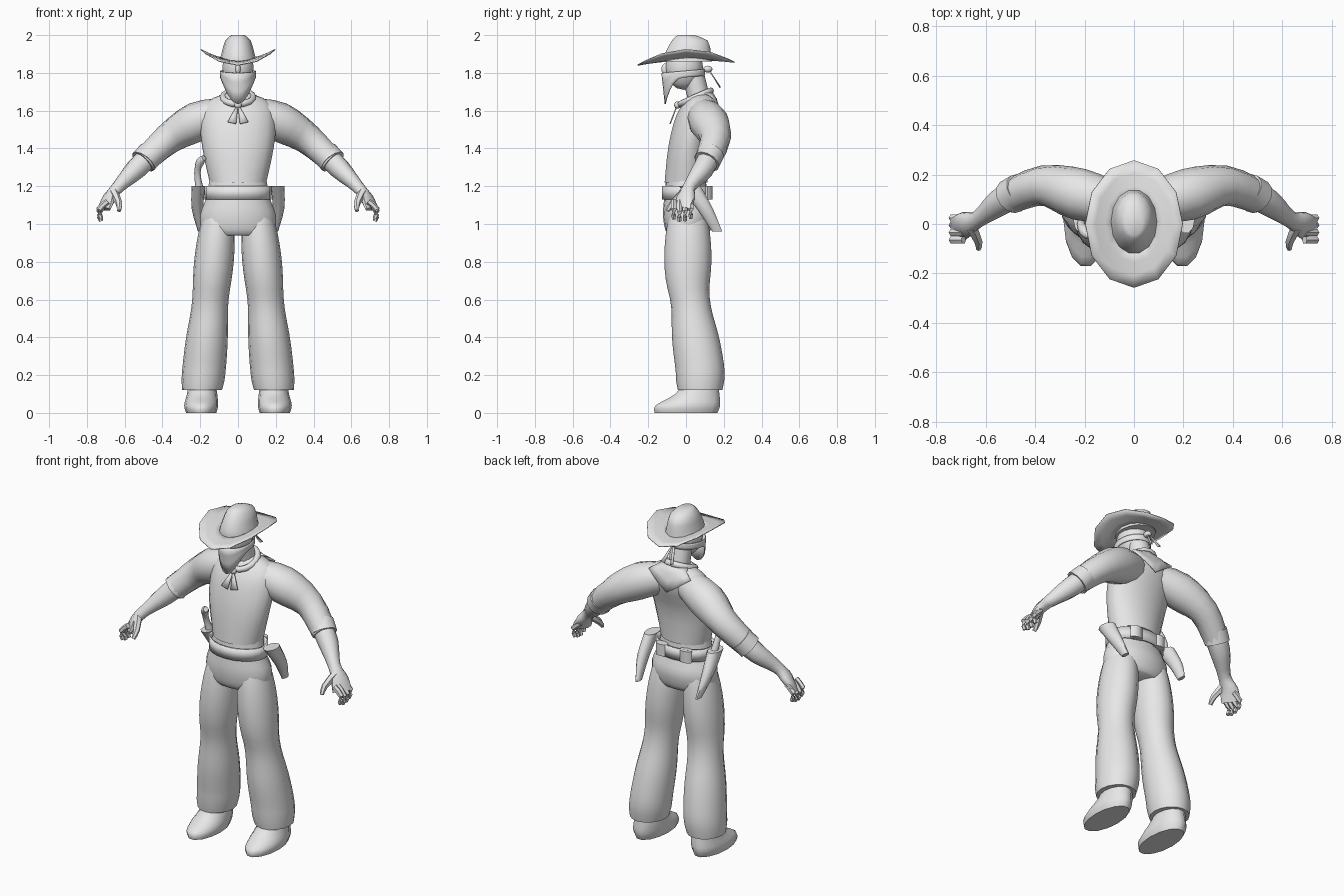
import bpy, bmesh, math
from mathutils import Vector, Matrix

cube = bpy.data.objects.get("Cube")
if cube:
    bpy.data.objects.remove(cube, do_unlink=True)

grey = bpy.data.materials.new("light_grey")
grey.use_nodes = True
grey.diffuse_color = (.8, .8, .8, 1)
grey.node_tree.nodes["Principled BSDF"].inputs["Base Color"].default_value = grey.diffuse_color

UP = Vector((0, 0, 1))
SIDES = {"left": 1, "right": -1}


def finish(name, bm, thick=0):
    bmesh.ops.recalc_face_normals(bm, faces=bm.faces)
    mesh = bpy.data.meshes.new(name)
    bm.to_mesh(mesh)
    bm.free()
    mesh.materials.append(grey)
    part = bpy.data.objects.new(name, mesh)
    bpy.context.collection.objects.link(part)
    bpy.ops.object.select_all(action='DESELECT')
    part.select_set(True)
    bpy.context.view_layer.objects.active = part
    bpy.ops.object.shade_smooth_by_angle(angle=math.radians(50))
    if thick:
        modifier = part.modifiers.new("thickness", 'SOLIDIFY')
        modifier.thickness = thick
        modifier.offset = 0


def blend(keys, steps):
    """Pass a smooth spline through the key rings."""
    rings = []
    last = len(keys) - 1
    for i in range(last):
        around = [keys[min(max(j, 0), last)] for j in range(i - 1, i + 3)]
        for step in range(steps):
            t = step / steps
            rings.append([b + t * (c - a + t * (2 * a - 5 * b + 4 * c - d
                          + t * (3 * (b - c) + d - a))) / 2
                          for a, b, c, d in zip(*around)])
    return rings + [keys[last]]


def grid(name, rows, closed=True, caps=False, thick=0, mirror=1):
    """Skin rows of points; closed rows wrap round."""
    bm = bmesh.new()
    loops = [[bm.verts.new((mirror * x, y, z)) for x, y, z in row] for row in rows]
    count = len(rows[0])
    for lower, upper in zip(loops, loops[1:]):
        for k in range(count if closed else count - 1):
            j = (k + 1) % count
            bm.faces.new((lower[k], lower[j], upper[j], upper[k]))
    if caps:
        bm.faces.new(loops[0])
        bm.faces.new(loops[-1])
    finish(name, bm, thick)


def loft(name, keys, sides=12, steps=3, along=False, caps=True, thick=0, mirror=1):
    """Elliptic rings (x, y, z, radius[, depth]), level or across the path."""
    rings = blend([(*key[:4], key[-1]) for key in keys], steps)
    centres = [Vector(ring[:3]) for ring in rings]
    rows = []
    for i, ring in enumerate(rings):
        u, v = Vector((1, 0, 0)), Vector((0, 1, 0))
        if along:
            tangent = centres[min(i + 1, len(rings) - 1)] - centres[max(i - 1, 0)]
            v = tangent.cross(UP).normalized()
            u = v.cross(tangent).normalized()
        turns = [math.tau * k / sides for k in range(sides)]
        rows.append([centres[i] + u * ring[3] * math.cos(a) + v * ring[4] * math.sin(a)
                     for a in turns])
    grid(name, rows, True, caps, thick, mirror)


def ball(name, place, size):
    bm = bmesh.new()
    bmesh.ops.create_uvsphere(bm, u_segments=14, v_segments=8, radius=1)
    bm.transform(Matrix.Translation(place) @ Matrix.Diagonal((*size, 1)))
    finish(name, bm)


def trouser_ring(t):
    """Hip at t = 0, pinched knee near the middle, flared hem at t = 1."""
    pinch = math.exp(-((t - .53) / .15) ** 2)
    sway = min(1, max(0, 2.2 * t - .95))
    top = (1 - t) ** 8
    hem = .012 * t ** 30
    width = .105 + .012 * t - .015 * pinch - .04 * top - hem
    return (.1 + .09 * t, .01 + .065 * sway, 1.1 - .98 * t, width,
            .13 - .025 * pinch - .05 * top - hem)


for side, s in SIDES.items():
    # Flared trouser leg and boot
    loft(side + "_trouser_leg", [trouser_ring(i / 20) for i in range(21)], 16, 1, mirror=s)
    loft(side + "_boot", [(.195, 0, 0, .08, .17), (.195, .01, .04, .09, .175),
                          (.19, .06, .1, .08, .12), (.19, .08, .17, .07, .09)], 14, mirror=s)

    # Sleeve with cuff, forearm and palm
    loft(side + "_sleeve", [(.06, .08, 1.59, .08), (.22, .12, 1.54, .105), (.37, .155, 1.45, .082),
                            (.5, .11, 1.33, .068)], along=True, mirror=s)
    loft(side + "_cuff", [(.46, .14, 1.38, .068), (.5, .11, 1.33, .073)], along=True, mirror=s)
    loft(side + "_forearm", [(.46, .13, 1.37, .06), (.54, .09, 1.29, .057),
                             (.63, .02, 1.2, .035), (.68, 0, 1.14, .03, .052),
                             (.71, -.02, 1.08, .02, .055)], 10, along=True, mirror=s)

    # Fingers fan out below the palm
    for i in range(4):
        y = .03 * i - .065
        lift = .012 * abs(i - 1.4)
        loft(f"{side}_finger_{i}", [(.69, y, 1.12, .016), (.735, y, 1.06 + lift, .016),
                                    (.725, y, 1.01 + lift, .011)], 6, 2, along=True, mirror=s)
    loft(side + "_thumb", [(.66, -.01, 1.17, .025), (.63, -.07, 1.11, .018),
                           (.63, -.1, 1.07, .011)], 6, 2, along=True, mirror=s)

    # Holster leaning back, and a pouch on the back of the belt
    loft(side + "_holster", [(.21, .02, 1.2, .036, .06), (.215, .1, 1.08, .03, .045),
                             (.2, .165, .96, .012, .028)], 10, mirror=s)
    loft(side + "_belt_pouch", [(.08, .115, z, .04, .025) for z in (1.13, 1.2)], 8, mirror=s)

    # Loose ends of the neckerchief and the mask
    grid(side + "_scarf_tail", [[(0, -.05, 1.62), (.01, -.05, 1.62)],
                                [(.01, -.085, 1.53), (.055, -.08, 1.54)]],
         closed=False, thick=.006, mirror=s)
    grid(side + "_mask_tail", [[(0, .12, 1.82), (.01, .12, 1.81)],
                               [(.02, .18, 1.72), (.04, .18, 1.73)]],
         closed=False, thick=.004, mirror=s)

# Trouser seat and belt
loft("trouser_seat", [(0, .01, .94, .17, .1), (0, .01, .97, .195, .12), (0, .01, 1.05, .2, .132),
                      (0, 0, 1.14, .168, .115), (0, 0, 1.24, .15, .105)], 20)
loft("belt", [(0, .005, z, .172, .126) for z in (1.13, 1.2)], 20, 1, caps=False, thick=.01)

# Revolver, carried on the right only
loft("revolver_grip", [(.2, .03, 1.16, .025), (.215, 0, 1.27, .017), (.2, -.03, 1.33, .022),
                       (.18, -.05, 1.35, .015)], 8, along=True, mirror=-1)

# Shirt and neck
loft("shirt", [(0, 0, 1.22, .15, .115), (0, .015, 1.41, .19, .11), (0, .06, 1.57, .2, .115),
               (0, .08, 1.65, .16, .085), (0, .08, 1.69, .07, .05)], 18)
loft("neck", [(0, .08, 1.62, .06), (0, .03, 1.82, .06)])

# Head and nose
ball("head", (0, -.01, 1.83), (.085, .1, .12))
ball("nose", (0, -.11, 1.82), (.014, .02, .03))

# Mask: a band round the head falling to a point in front
mask = []
for t in (0, .3, .6, 1):
    row = []
    for k in range(24):
        a = math.tau * k / 24
        front = max(0, math.cos(a))
        reach = .113 - .018 * t * front
        row.append((.092 * math.sin(a), -.015 - reach * math.cos(a),
                    1.81 - .01 * math.cos(a) - t * (.035 + .13 * front ** 2.3)))
    mask.append(row)
grid("face_mask", mask, thick=.005)
ball("mask_knot", (0, .115, 1.82), (.02, .025, .018))

# Neckerchief: roll round the neck, knot, and cloth point down the back
roll = []
for k in range(17):
    a = math.tau * k / 16
    roll.append((.08 * math.sin(a), .05 - .08 * math.cos(a), 1.67 - .035 * math.cos(a), .018))
loft("scarf_roll", roll, 8, 1, along=True)
ball("scarf_knot", (0, -.045, 1.63), (.02, .018, .02))
cloth = []
for t in (0, .3, .6, 1):
    row = []
    for k in range(-3, 4):
        u = abs(k / 3)
        row.append((k / 3 * (.08 + .06 * t), .13 + .055 * t ** .5 - .03 * u * u,
                    1.71 - .02 * u - t * (.16 - .12 * u)))
    cloth.append(row)
grid("scarf_back", cloth, closed=False, thick=.006)

# Hat: brim curled up at the sides, tapered crown
brim = []
for t in (.4, .6, .8, 1):
    row = []
    for k in range(12):
        a = math.tau * k / 12
        x, y = .197 * t * math.sin(a), .258 * t * math.cos(a)
        row.append((x, y, 1.868 + 1.45 * x * x - .3 * y * y + .03 * y))
    brim.append(row)
grid("hat_brim", brim, thick=.005)
loft("hat_crown", [(0, .01, 1.86, .1, .13), (0, .01, 1.9, .088, .125),
                   (0, .02, 1.97, .068, .098), (0, 0, 2, .035, .045)], 14, 2)
